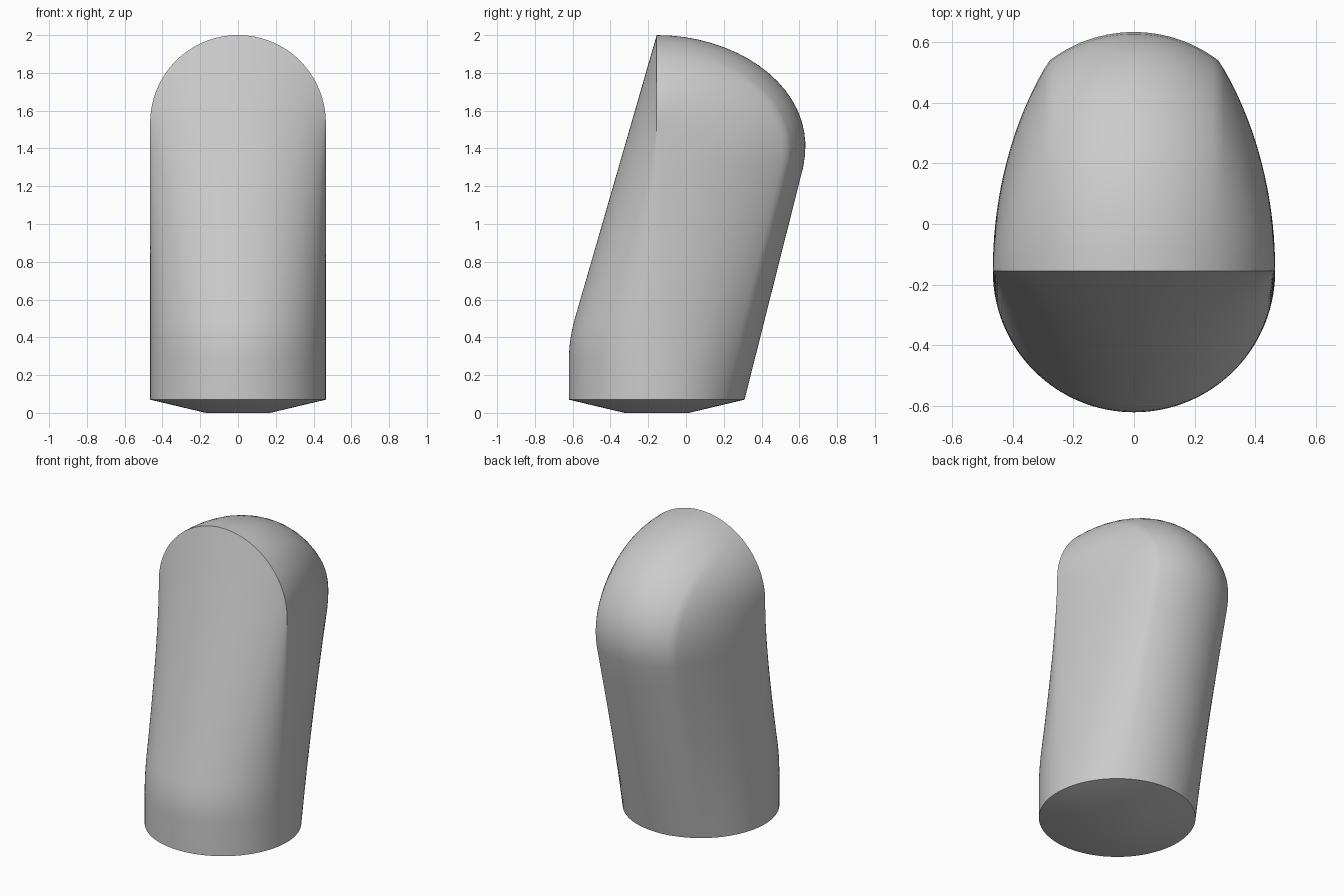
import bpy
import bmesh
from math import sin, cos, pi, sqrt, radians
from mathutils import Vector

if "Cube" in bpy.data.objects:
    bpy.data.objects.remove(bpy.data.objects["Cube"])

R = 0.465            # radius of the round base and of the arched top
Y0 = -0.155          # plane of the arched edge
RIM = 0.07           # height of the lower rim
ARCH = 1.535         # centre height of the arch
FOOT = 0.17          # radius of the small flat underneath
LEAN = 0.31          # how far the back leans
COLS, BEND, LINE = 64, 6, 18
ROWS = BEND + LINE


def bezier(points, t):
    """Point on a Bezier curve of any degree."""
    points = [Vector(p) for p in points]
    while len(points) > 1:
        points = [a.lerp(b, t) for a, b in zip(points, points[1:])]
    return points[0]


def front_profile(s):
    """Upright base, soft bend, then a straight slope to the arch (y, z)."""
    corner, top = Vector((Y0 - s, 0.39)), Vector((Y0, ARCH + s))
    start, end = (Y0 - s, 0.28), corner.lerp(top, 0.07)
    path = [Vector((Y0 - s, RIM))]
    path += [bezier([start, corner, end], i / BEND) for i in range(BEND)]
    path += [end.lerp(top, i / LINE) for i in range(LINE + 1)]
    return path


def back_profile(s, x):
    """Leaning back that rounds over to the arch (y, z)."""
    u = max(0, (abs(x) - 0.28) / (R - 0.28))
    lean = LEAN * sqrt(max(0, 1 - u))
    k = (s + lean) / (R + LEAN)
    top, z1 = ARCH + s, 1.3
    shoulder = Vector((Y0 + s + lean, z1))
    controls = [shoulder,
                (Y0 + 0.865 * k, z1 + 0.57 * (top - z1)),
                (Y0 + 0.455 * k, top),
                (Y0, top)]
    base = Vector((Y0 + s, RIM))
    path = [base.lerp(shoulder, i / (BEND + 1)) for i in range(BEND + 1)]
    path += [bezier(controls, i / LINE) for i in range(LINE + 1)]
    return path


def add_side(bm, sign):
    """Skin one half of the body, from the foot ring up to the arch."""
    columns = []
    for c in range(COLS + 1):
        a = -pi / 2 + pi * c / COLS
        x, s = R * sin(a), max(0, R * cos(a))
        at_seam = c in (0, COLS)
        path = front_profile(s) if sign < 0 or at_seam else back_profile(s, x)
        points = [(FOOT * sin(a), Y0 + sign * FOOT * cos(a), 0)]
        points += [(x, p.x, p.y) for p in path]
        columns.append([bm.verts.new(p) for p in points])
    for left, right in zip(columns, columns[1:]):
        for i in range(len(left) - 1):
            bm.faces.new((left[i], right[i], right[i + 1], left[i + 1]))


# Body: front and back halves welded along the side seams and the arch
bm = bmesh.new()
add_side(bm, -1)
add_side(bm, 1)
bmesh.ops.remove_doubles(bm, verts=bm.verts, dist=0.00005)
bmesh.ops.holes_fill(bm, edges=[e for e in bm.edges if e.is_boundary], sides=0)
bmesh.ops.recalc_face_normals(bm, faces=bm.faces)
mesh = bpy.data.meshes.new("slanted_rounded_body")
bm.to_mesh(mesh)
bm.free()
body = bpy.data.objects.new("slanted_rounded_body", mesh)
bpy.context.collection.objects.link(body)

# Plain grey finish
grey = bpy.data.materials.new("light_grey")
grey.use_nodes = True
colour = (0.6, 0.6, 0.6, 1)
grey.diffuse_color = colour
grey.node_tree.nodes["Principled BSDF"].inputs["Base Color"].default_value = colour
mesh.materials.append(grey)

# Smooth surfaces with a crisp arch and lower rim
bpy.ops.object.select_all(action="DESELECT")
body.select_set(True)
bpy.context.view_layer.objects.active = body
bpy.ops.object.shade_smooth_by_angle(angle=radians(30))
